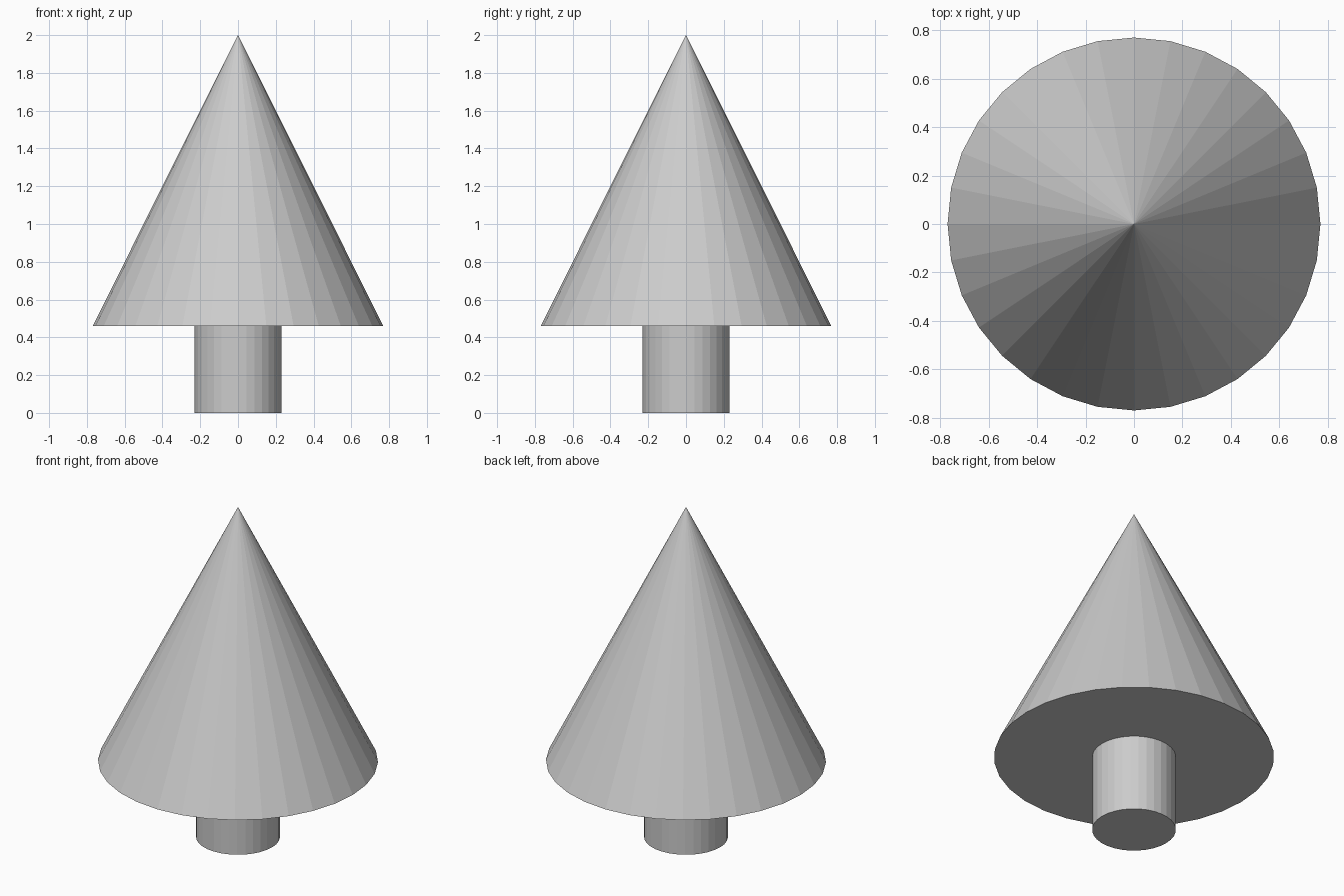
import bpy

if "Cube" in bpy.data.objects:
    bpy.data.objects.remove(bpy.data.objects["Cube"])

SIDES = 32
TRUNK_R, TRUNK_H = 0.23, 0.461
CONE_R, TOP = 0.769, 2.0

# Trunk: short flat-shaded cylinder
bpy.ops.mesh.primitive_cylinder_add(vertices=SIDES, radius=TRUNK_R, depth=TRUNK_H,
                                    location=(0, 0, TRUNK_H / 2))
bpy.context.object.name = "trunk"

# Foliage: flat-shaded cone with a closed base
bpy.ops.mesh.primitive_cone_add(vertices=SIDES, radius1=CONE_R, radius2=0,
                                depth=TOP - TRUNK_H,
                                location=(0, 0, (TOP + TRUNK_H) / 2))
bpy.context.object.name = "foliage"
